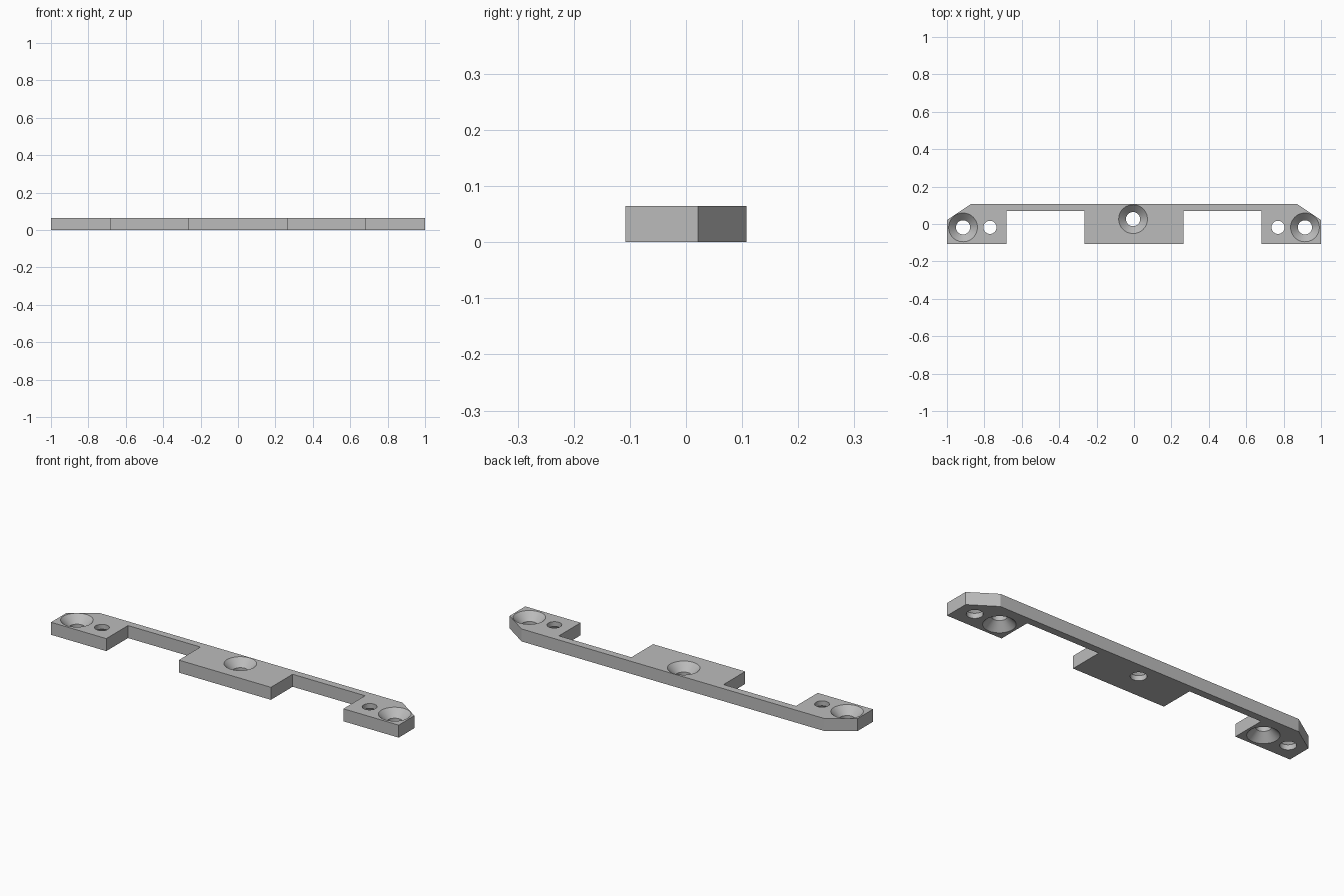
import bpy, bmesh, math

cube = bpy.data.objects.get("Cube")
if cube:
    bpy.data.objects.remove(cube, do_unlink=True)

HEIGHT = 0.065
SEGMENTS = 48

grey = bpy.data.materials.new("plain grey")
grey.use_nodes = True
colour = (0.5, 0.5, 0.5, 1)
grey.diffuse_color = colour
grey.node_tree.nodes["Principled BSDF"].inputs["Base Color"].default_value = colour


def add_object(name, bm):
    bmesh.ops.recalc_face_normals(bm, faces=bm.faces)
    mesh = bpy.data.meshes.new(name)
    bm.to_mesh(mesh)
    bm.free()
    mesh.materials.append(grey)
    obj = bpy.data.objects.new(name, mesh)
    bpy.context.collection.objects.link(obj)
    return obj


def add_hole(bm, x, y, bore, sink, from_top):
    """Closed solid of a bore with a 90 degree countersink."""
    gap = 0.02
    profile = [(bore, -gap), (bore, HEIGHT - (sink - bore)),
               (sink, HEIGHT), (sink, HEIGHT + gap)]
    rings = []
    for r, z in profile:
        if not from_top:
            z = HEIGHT - z
        rings.append([bm.verts.new((x + r * math.cos(a), y + r * math.sin(a), z))
                      for a in (2 * math.pi * i / SEGMENTS for i in range(SEGMENTS))])
    for low, high in zip(rings, rings[1:]):
        for i in range(SEGMENTS):
            j = (i + 1) % SEGMENTS
            bm.faces.new((low[i], low[j], high[j], high[i]))
    bm.faces.new(rings[0])
    bm.faces.new(rings[-1])


# Plate outline: right half, mirrored to the left
half = [(0.265, -0.108), (0.265, 0.07), (0.682, 0.07), (0.682, -0.108),
        (1, -0.108), (1, 0.021), (0.87, 0.108)]
outline = half + [(-x, y) for x, y in reversed(half)]
bm = bmesh.new()
base = bm.faces.new([bm.verts.new((x, y, 0)) for x, y in outline])
top = bmesh.ops.extrude_face_region(bm, geom=[base])["geom"]
bmesh.ops.translate(bm, vec=(0, 0, HEIGHT),
                    verts=[v for v in top if isinstance(v, bmesh.types.BMVert)])
plate = add_object("mounting_plate", bm)

# Screw holes: centre and ends sunk from above, inner ones from below
bm = bmesh.new()
add_hole(bm, -0.005, 0.026, 0.038, 0.077, True)
for side in (-1, 1):
    add_hole(bm, side * 0.914, -0.018, 0.038, 0.077, True)
    add_hole(bm, side * 0.77, -0.018, 0.035, 0.075, False)
cutter = add_object("screw_hole_cutter", bm)
cutter.hide_render = True

cut = plate.modifiers.new("screw_holes", 'BOOLEAN')
cut.operation = 'DIFFERENCE'
cut.solver = 'EXACT'
cut.object = cutter

# Apply the cut, drop the cutter and smooth the round walls
bpy.ops.object.select_all(action='DESELECT')
plate.select_set(True)
bpy.context.view_layer.objects.active = plate
bpy.ops.object.modifier_apply(modifier=cut.name)
bpy.data.objects.remove(cutter, do_unlink=True)
bpy.ops.object.shade_smooth_by_angle(angle=math.radians(30))
